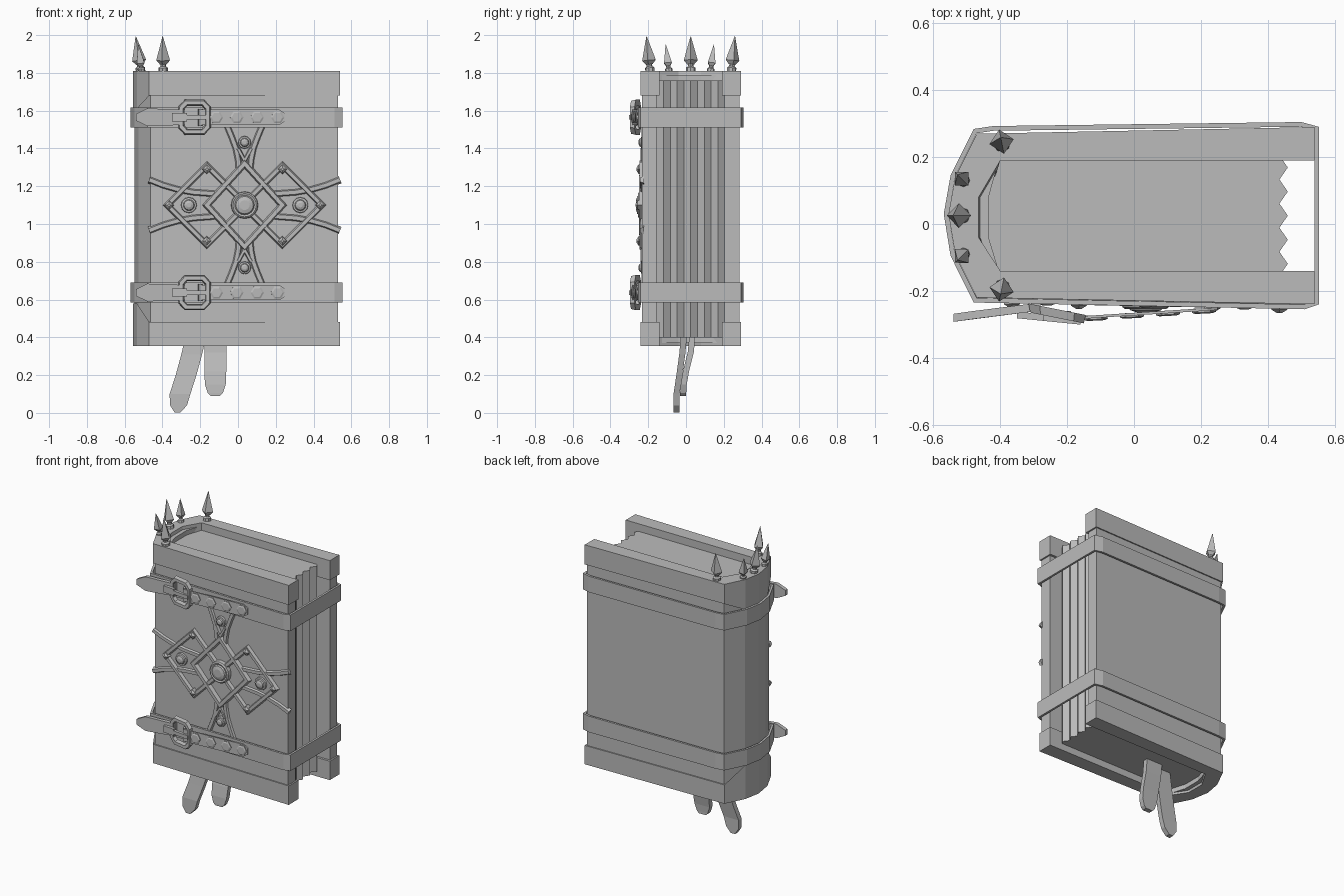
import bpy, bmesh, math
from mathutils import Vector

if "Cube" in bpy.data.objects:
    bpy.data.objects.remove(bpy.data.objects["Cube"])

GREY = (0.5, 0.5, 0.5, 1)
mat = bpy.data.materials.new("plain grey")
mat.use_nodes = True
mat.diffuse_color = GREY
mat.node_tree.nodes["Principled BSDF"].inputs["Base Color"].default_value = GREY


def loft(name, rings, closed=False):
    """Skin matching rings of points; cap the ends unless closed."""
    bm = bmesh.new()
    vs = [[bm.verts.new(p) for p in r] for r in rings]
    n = len(vs[0])
    pairs = list(zip(vs, vs[1:])) + ([(vs[-1], vs[0])] if closed else [])
    for a, b in pairs:
        for i in range(n):
            j = (i + 1) % n
            bm.faces.new((a[i], a[j], b[j], b[i]))
    if not closed:
        bm.faces.new(vs[0])
        bm.faces.new(vs[-1])
    bmesh.ops.recalc_face_normals(bm, faces=bm.faces)
    me = bpy.data.meshes.new(name)
    bm.to_mesh(me)
    bm.free()
    me.materials.append(mat)
    ob = bpy.data.objects.new(name, me)
    bpy.context.collection.objects.link(ob)
    return ob


def flat(pts, z):
    return [(x, y, z) for x, y in pts]


def sweep(name, path, width, place, h0, h1, bevel=0.0, closed=False):
    """Mitred band along a flat path; place(u, v, h) puts it in space."""
    pts = [Vector(p) for p in path]
    n, rings = len(pts), []
    for i, p in enumerate(pts):
        a = pts[i - 1] if i or closed else None
        b = pts[(i + 1) % n] if i < n - 1 or closed else None
        d1 = (p - a).normalized() if a else (b - p).normalized()
        d2 = (b - p).normalized() if b else d1
        t = (d1 + d2).normalized()
        side = Vector((-t.y, t.x)) / max(t.dot(d1), 0.4) * width / 2
        k = 1 - 2 * bevel / width
        rings.append([place(*(p + side * s), h)
                      for s, h in ((-1, h0), (-k, h1), (k, h1), (1, h0))])
    return loft(name, rings, closed)


def lathe(name, base, axis, profile, sides, turn=0.0):
    """Stack of regular polygons (radius, height) along an axis."""
    q = Vector(axis).to_track_quat('Z', 'Y')
    ang = [turn + 2 * math.pi * i / sides for i in range(sides)]
    return loft(name, [[Vector(base) + q @ Vector((r * math.cos(a), r * math.sin(a), h))
                        for a in ang] for r, h in profile])


def front_y(x):
    return -0.212 - 0.02 * (x + 0.47)


def on_cover(u, v, h):
    return (u, front_y(u) - h, v)


# Cover: U-shaped section around the spine
SPINE = [(-0.47, -0.22), (-0.535, -0.09), (-0.555, 0.03), (-0.535, 0.14), (-0.47, 0.27)]


def section(inset, wall, spine_in, end):
    outer = [(end, -0.24 + inset)]
    outer += [(x + inset, y + inset * (1 if y < 0 else -1)) for x, y in SPINE]
    outer += [(end, 0.29 - inset)]
    lo, hi = -0.14 - wall, 0.19 + wall
    return outer + [(end, hi), (-0.40, hi), (spine_in, 0.08), (spine_in, -0.04),
                    (-0.40, lo), (end, lo)]


main = section(0.008, -0.0, -0.435, 0.53)
main = [(x, y) for x, y in section(0.008, 0.015, -0.435, 0.53)]
loft("cover", [flat(main, 0.37), flat(main, 1.79)])

# End caps, with a deeper guard across the spine
for name, rim, lip, guard in (("top", 1.81, 1.68, 1.61), ("bottom", 0.355, 0.48, 0.58)):
    loft(name + "_cap", [flat(section(0, 0, -0.465, 0.54), rim),
                         flat(section(0, 0, -0.435, 0.54), lip)])
    strip = SPINE + [(-0.47, 0.2), (-0.47, -0.15)]
    lower = [(x, y, guard if x < -0.5 else lip) for x, y in SPINE]
    lower += [(-0.47, 0.2, lip), (-0.47, -0.15, lip)]
    loft(name + "_spine_guard", [flat(strip, (rim + lip) / 2), lower])

# Pages with a pleated fore edge
steps = 10
edge = [(0.435 if i % 2 == 0 else 0.46, -0.155 + 0.36 * i / steps) for i in range(steps + 1)]
pages = edge + [(-0.40, 0.205), (-0.44, 0.08), (-0.44, -0.04), (-0.40, -0.155)]
loft("pages", [flat(pages, 0.40), flat(pages, 1.76)])

# Straps, buckles and studs
LOOP = [(0.547, -0.235), (0.51, -0.248), (-0.475, -0.228), (-0.542, -0.093), (-0.562, 0.03),
        (-0.542, 0.143), (-0.475, 0.278), (-0.42, 0.286), (0.50, 0.298), (0.547, 0.285)]


def slab(name, outline, y_at, thick):
    loft(name, [[(x, y_at(x) - t, z) for x, z in outline] for t in (0, thick)])


def tongue_y(x):
    return -0.235 - 0.14 * max(0, -0.3 - x)


def free_y(x):
    return -0.248 - 0.065 * (0.27 - x)


def buckle_y(x):
    return -0.238 - 0.2 * (x + 0.315)


for name, zc in (("upper", 1.565), ("lower", 0.637)):
    sweep(name + "_strap", LOOP, 0.014, lambda u, v, h: (u, v, h),
          zc - 0.053, zc + 0.053, closed=True)
    slab(name + "_strap_tip", [(-0.54, zc + 0.018), (-0.54, zc - 0.018), (-0.48, zc - 0.047),
                               (-0.28, zc - 0.04), (-0.28, zc + 0.04), (-0.48, zc + 0.047)],
         tongue_y, 0.024)
    slab(name + "_strap_overlap", [(-0.2, zc - 0.04), (0.22, zc - 0.04), (0.25, zc - 0.02),
                                   (0.25, zc + 0.02), (0.22, zc + 0.04), (-0.2, zc + 0.04)],
         free_y, 0.008)
    frame = [(-0.23 + sx * a, zc + sz * b) for sx, sz, a, b in
             ((-1, -1, 0.07, 0.05), (-1, -1, 0.045, 0.077), (1, -1, 0.045, 0.077),
              (1, -1, 0.07, 0.05), (1, 1, 0.07, 0.05), (1, 1, 0.045, 0.077),
              (-1, 1, 0.045, 0.077), (-1, 1, 0.07, 0.05))]
    sweep(name + "_buckle", frame, 0.032, lambda u, v, h: (u, buckle_y(u) - h, v),
          0, 0.026, 0.006, closed=True)
    slab(name + "_buckle_prong", [(-0.35, zc - 0.022), (-0.27, zc - 0.022), (-0.27, zc - 0.012),
                                  (-0.16, zc - 0.012), (-0.16, zc + 0.012), (-0.27, zc + 0.012),
                                  (-0.27, zc + 0.022), (-0.35, zc + 0.022)],
         lambda x: -0.262 - 0.1 * (x + 0.35), 0.02)
    sweep(name + "_buckle_keeper", [(-0.2, zc - 0.045), (-0.2, zc + 0.045)], 0.025,
          lambda u, v, h: (u, -0.26 - h, v), 0, 0.022, 0.005)
    for i in range(4):
        x = -0.115 + 0.108 * i
        lathe(name + "_stud", (x, free_y(x), zc), (0.05, -1, 0),
              [(0.036, 0), (0.036, 0.012), (0.026, 0.016)], 6)

# Front ornament: curved bands, interlaced diamonds, gems
CX, CZ = 0.035, 1.10


def ornament(name, path, width, h, closed=False):
    sweep(name, [(CX + x, CZ + z) for x, z in path], width, on_cover, -0.01, h,
          width * 0.25, closed)


def gem(name, x, z, profile, sides):
    lathe(name, on_cover(CX + x, CZ + z, 0), (0, -1, 0), profile, sides)


for sx in (-1, 1):
    for sz in (-1, 1):
        ornament("upright_band", [(sx * a, sz * b) for a, b in
                                  ((0.095, 0.425), (0.068, 0.36), (0.046, 0.30),
                                   (0.034, 0.24), (0.03, 0.19))], 0.042, 0.012)
        ornament("side_band", [(sx * a, sz * b) for a, b in
                               ((0.505, 0.135), (0.43, 0.105), (0.35, 0.082),
                                (0.27, 0.068), (0.16, 0.06))], 0.042, 0.012)
        gem("corner_stud", sx * 0.2, sz * 0.19,
            [(0.026, 0), (0.024, 0.026), (0.008, 0.036)], 4)
for s in (-1, 1):
    ornament("side_diamond", [(s * 0.2 + a, b) for a, b in
                              ((-0.21, 0), (0, -0.21), (0.21, 0), (0, 0.21))], 0.038, 0.02, True)
    ornament("point_trim", [(-0.035, s * 0.30), (0, s * 0.235), (0.035, s * 0.30)], 0.026, 0.018)
    gem("end_stud", s * 0.40, 0, [(0.026, 0), (0.024, 0.026), (0.008, 0.036)], 4)
    gem("side_gem", s * 0.295, 0, [(0.042, 0), (0.04, 0.012), (0.03, 0.014), (0.026, 0.022),
                                   (0.012, 0.028)], 12)
    gem("upright_gem", 0, s * 0.332, [(0.034, 0), (0.032, 0.014), (0.024, 0.016),
                                      (0.02, 0.024), (0.01, 0.029)], 12)
ornament("centre_diamond", [(-0.2, 0), (0, -0.22), (0.2, 0), (0, 0.22)], 0.042, 0.024, True)
gem("centre_gem", 0, 0, [(0.072, 0), (0.07, 0.026), (0.062, 0.032), (0.052, 0.028),
                         (0.046, 0.036), (0.026, 0.042)], 16)

# Spikes around the spine
for x, y, size, lean in ((-0.395, 0.24, 1, (-0.02, 0.1)), (-0.395, -0.19, 1, (-0.02, -0.1)),
                         (-0.51, 0.13, 0.78, (-0.12, 0.12)), (-0.51, -0.09, 0.78, (-0.12, -0.12)),
                         (-0.515, 0.025, 1, (-0.14, 0))):
    base, up = (x, y, 1.805), (*lean, 1)
    lathe("spike_foot", base, up, [(0.025 * size, 0), (0.025 * size, 0.022 * size),
                                   (0.015 * size, 0.03 * size), (0.015 * size, 0.05 * size)], 8)
    lathe("spike_head", base, up, [(0.018 * size, 0.04 * size), (0.037 * size, 0.062 * size),
                                   (0.001, 0.19 * size)], 4)

# Ribbon bookmarks: (x, y, z, half width) down their length
for name, rows in (("long_ribbon", ((-0.22, -0.01, 0.42, 0.055), (-0.245, -0.02, 0.31, 0.055),
                                    (-0.275, -0.035, 0.2, 0.055), (-0.307, -0.05, 0.10, 0.055),
                                    (-0.315, -0.05, 0.04, 0.045), (-0.32, -0.05, 0.002, 0.015))),
                   ("short_ribbon", ((-0.12, 0.035, 0.42, 0.058), (-0.12, 0.025, 0.32, 0.058),
                                     (-0.12, 0.0, 0.22, 0.058), (-0.12, -0.012, 0.15, 0.055),
                                     (-0.12, -0.015, 0.105, 0.04), (-0.12, -0.015, 0.09, 0.025)))):
    loft(name, [[(x - w, y - 0.016, z), (x + w, y - 0.016, z),
                 (x + w, y + 0.016, z), (x - w, y + 0.016, z)] for x, y, z, w in rows])
